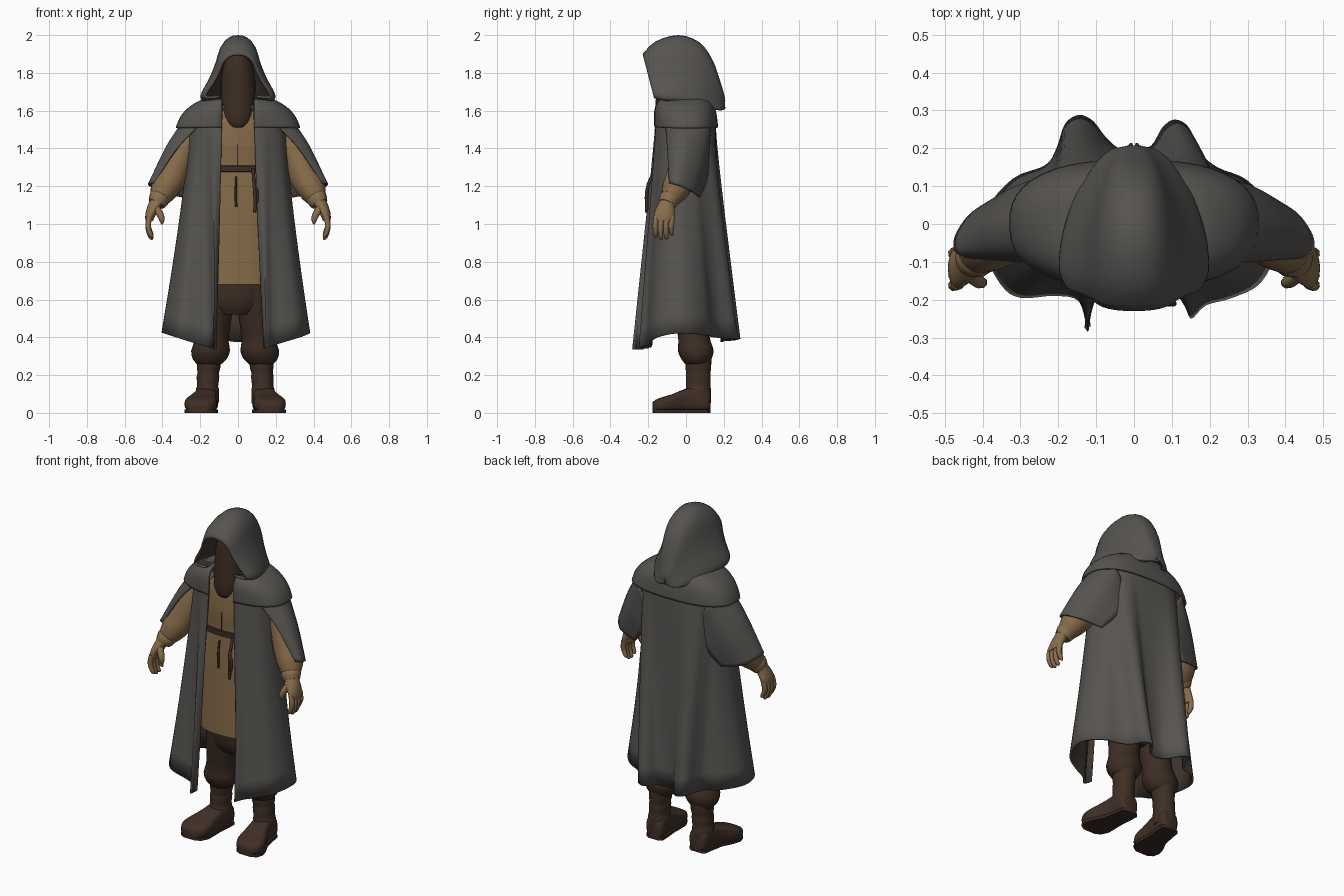
import bpy, bmesh
from math import sin, cos, pi, asin
from mathutils import Vector as V

if "Cube" in bpy.data.objects:
    bpy.data.objects.remove(bpy.data.objects["Cube"])


def material(name, *rgb):
    m = bpy.data.materials.new(name)
    m.diffuse_color = (*rgb, 1)
    m.use_nodes = True
    m.node_tree.nodes["Principled BSDF"].inputs["Base Color"].default_value = m.diffuse_color
    return m


GREY = material("grey wool", 0.094, 0.088, 0.081)
LINING = material("dark lining", 0.05, 0.036, 0.027)
TAN = material("tan cloth", 0.235, 0.145, 0.066)
GLOVE = material("glove leather", 0.25, 0.155, 0.075)
DARK = material("dark brown cloth", 0.046, 0.026, 0.017)
BOOT = material("boot leather", 0.050, 0.028, 0.019)
SOLE = material("sole", 0.040, 0.023, 0.016)


def smooth(pts, n, closed=False):
    """Catmull-Rom curve through pts, n steps per span."""
    pts, k, out = [V(p) for p in pts], len(pts), []
    for i in range(k if closed else k - 1):
        if closed:
            a, b, c, d = (pts[(i + j) % k] for j in (-1, 0, 1, 2))
        else:
            a, b, c, d = pts[max(i - 1, 0)], pts[i], pts[i + 1], pts[min(i + 2, k - 1)]
        for s in range(n):
            t = s / n
            out.append(b + (c - a) * (t / 2) + (a * 2 - b * 5 + c * 4 - d) * (t * t / 2)
                       + (b * 3 - a - c * 3 + d) * (t ** 3 / 2))
    return out if closed else out + [pts[-1]]


def loft(name, rings, mat, closed=True, nu=2, nv=2, thick=0.0):
    """Skin through rings; open sheets get a lined thickness."""
    rings = [smooth(r, nu, closed) for r in rings]
    rings = list(zip(*[smooth(col, nv) for col in zip(*rings)]))
    bm = bmesh.new()
    grid = [[bm.verts.new(p) for p in r] for r in rings]
    n = len(grid[0])
    for a, b in zip(grid, grid[1:]):
        for i in range(n if closed else n - 1):
            j = (i + 1) % n
            bm.faces.new((a[i], a[j], b[j], b[i]))
    if closed:
        bm.faces.new(grid[0])
        bm.faces.new(grid[-1])
        bmesh.ops.recalc_face_normals(bm, faces=bm.faces)
    else:
        mid = sum((v.co for v in bm.verts), V()) / len(bm.verts)
        bm.normal_update()
        if sum(f.normal.dot(f.calc_center_median() - mid) for f in bm.faces) < 0:
            bmesh.ops.reverse_faces(bm, faces=bm.faces)
    me = bpy.data.meshes.new(name)
    bm.to_mesh(me)
    bm.free()
    ob = bpy.data.objects.new(name, me)
    bpy.context.collection.objects.link(ob)
    me.materials.append(mat)
    if thick:
        me.materials.append(LINING)
        mod = ob.modifiers.new("cloth thickness", 'SOLIDIFY')
        mod.thickness, mod.offset, mod.material_offset = thick, -1, 1
    return ob


def power(v, e):
    return abs(v) ** e * (1 if v >= 0 else -1)


def oval(cx, cy, z, rx, ry, e=1.0, n=14):
    return [(cx + rx * power(sin(2 * pi * i / n), e), cy - ry * power(cos(2 * pi * i / n), e), z)
            for i in range(n)]


def tube(name, path, mat, n=10, nv=2):
    """Round tube along (x, y, z, radius) stations."""
    rings = []
    for i, p in enumerate(path):
        d = V(path[min(i + 1, len(path) - 1)][:3]) - V(path[max(i - 1, 0)][:3])
        u = d.cross(V((0.3, 1, 0.05))).normalized()
        w = d.cross(u).normalized()
        rings.append([V(p[:3]) + (u * cos(2 * pi * k / n) + w * sin(2 * pi * k / n)) * p[3] for k in range(n)])
    return loft(name, rings, mat, nu=1, nv=nv)


def open_ring(rx, ryf, ryb, z, count, gap=0.085, e=0.8):
    """Squared oval left open at the front by 2 * gap."""
    a0 = asin(min(0.95, (gap / rx) ** (1 / e)))
    out = []
    for i in range(count):
        a = a0 + (2 * pi - 2 * a0) * i / (count - 1)
        c = power(cos(a), e)
        out.append(V((-rx * power(sin(a), e), -c * (ryf if c > 0 else ryb), z)))
    return out


# Cloak: shoulder oval blending down into a folded hem
hem = [(-.115, -.225), (-.122, -.285), (-.145, -.205), (-.21, -.19), (-.30, -.195), (-.352, -.16), (-.40, -.06),
       (-.395, .03), (-.32, .12), (-.235, .155), (-.205, .20), (-.182, .265), (-.145, .288), (-.108, .272),
       (-.075, .23), (-.04, .20), (.0, .195), (.045, .207), (.075, .255), (.108, .276), (.145, .255), (.175, .19),
       (.22, .15), (.30, .115), (.37, .03), (.38, -.06), (.335, -.155), (.26, -.195), (.19, -.215), (.15, -.25),
       (.135, -.20)]
top = open_ring(.25, .165, .155, 1.6, len(hem))
rows = [[V((p.x * .7, p.y * .75, 1.635)) for p in top]]
for k in range(13):
    f = k / 12
    row = []
    for p, (x, y) in zip(top, hem):
        zh = .425 - (.125 if y < -.1 else .05) * (1 - abs(x) / .41)
        row.append(V((p.x + (x - p.x) * f ** 1.3, p.y + (y - p.y) * f, 1.6 + (zh - 1.6) * f)))
    rows.append(row)
loft("cloak", rows, GREY, closed=False, nu=4, nv=1, thick=.012)

# Shoulder cape
cape = [open_ring(*r, 21) for r in ((.13, .10, .10, 1.665), (.20, .15, .13, 1.655), (.27, .17, .155, 1.61),
                                    (.31, .172, .165, 1.56), (.33, .17, .17, 1.51))]
loft("shoulder_cape", cape, GREY, closed=False, nu=2, nv=3, thick=.012)

# Hood: bell-shaped arches from the face opening to the back
half = [(.55, .0), (.9, -.02), (1, .04), (.95, .15), (.76, .36), (.6, .6), (.48, .82), (.27, .96)]
arch = [(-x, h) for x, h in half] + [(0, 1)] + half[::-1]
sections = [(-.23, 1.90, -.17, 1.67, .175), (-.16, 1.967, -.12, 1.66, .198), (-.04, 2.0, -.03, 1.65, .19),
            (.07, 1.963, .07, 1.635, .158), (.14, 1.87, .13, 1.615, .122), (.18, 1.76, .175, 1.605, .088),
            (.206, 1.67, .20, 1.605, .05), (.206, 1.64, .205, 1.61, .004)]
loft("hood", [[(x * w, yb + (yt - yb) * h, zb + (zt - zb) * h) for x, h in arch]
              for yt, zt, yb, zb, w in sections], GREY, closed=False, nu=2, nv=3, thick=.012)

# Shadowed face and long beard
loft("veiled_face", [oval(0, cy, z, rx, ry) for cy, z, rx, ry in (
    (-.1, 1.50, .02, .03), (-.105, 1.515, .055, .05), (-.10, 1.57, .08, .065), (-.07, 1.66, .09, .09),
    (-.055, 1.75, .092, .10), (-.05, 1.83, .08, .10), (-.05, 1.89, .05, .08), (-.05, 1.92, .01, .02))], DARK)

# Tunic, belt and cords
loft("tunic", [oval(0, -.03, z, rx, ry, .8) for z, rx, ry in (
    (1.64, .08, .07), (1.60, .13, .105), (1.5, .19, .12), (1.4, .19, .125), (1.32, .175, .12), (1.26, .175, .122),
    (1.1, .19, .13), (.9, .195, .135), (.68, .195, .14))], TAN)
loft("belt", [oval(0, -.03, z, rx, ry, .8) for z, rx, ry in (
    (1.275, .17, .117), (1.278, .181, .13), (1.308, .181, .13), (1.311, .17, .117))], DARK, nv=1)
tube("belt_cord_middle", [(-.01, -.163, 1.25, .006), (-.012, -.172, 1.18, .006), (-.01, -.176, 1.09, .007)], DARK, 8)
tube("belt_cord_side", [(.08, -.163, 1.29, .009), (.085, -.20, 1.21, .009), (.092, -.208, 1.14, .011),
                        (.088, -.208, 1.06, .008)], DARK, 8)
tube("belt_cord_loop", [(.085, -.20, 1.20, .007), (.105, -.21, 1.17, .008), (.10, -.21, 1.11, .007)], DARK, 8)
tube("tunic_seam", [(-.002, -.153, 1.42, .003), (-.002, -.154, 1.31, .003)], DARK, 6)

# Trousers seat
loft("trousers_seat", [oval(-.01, 0, z, rx, ry) for z, rx, ry in (
    (.95, .16, .1), (.8, .17, .1), (.66, .165, .1), (.57, .15, .09), (.52, .10, .06))], DARK)

for side, s in (("left", 1), ("right", -1)):
    def at(x):
        return -.015 + s * x

    # Baggy trouser leg gathered over the boot
    loft(side + "_trouser_leg", [oval(at(x), y, z, rx, ry) for x, y, z, rx, ry in (
        (.095, .01, .80, .09, .10), (.10, .02, .6, .092, .095), (.115, .035, .45, .088, .085),
        (.125, .045, .38, .09, .085), (.13, .052, .33, .103, .095), (.135, .055, .285, .09, .08),
        (.138, .06, .255, .06, .06))], DARK)
    # Boot shaft with soft creases
    loft(side + "_boot_shaft", [oval(at(x), .065, z, rx, ry) for x, z, rx, ry in (
        (.138, .30, .066, .07), (.14, .24, .062, .068), (.143, .21, .057, .064), (.144, .19, .06, .066),
        (.146, .14, .056, .064), (.147, .125, .061, .067), (.147, .05, .06, .066))], BOOT)
    # Foot and sole, turned slightly outward
    foot = [(.143, .130, .035, .09), (.145, .115, .055, .12), (.15, .06, .058, .14), (.16, -.01, .062, .125),
            (.175, -.07, .078, .10), (.183, -.12, .085, .085), (.187, -.16, .07, .07), (.188, -.178, .04, .055)]
    loft(side + "_boot_foot", [[(at(x) + w * power(cos(a), .6), y, .008 + (h - .008) * (.5 + .5 * power(sin(a), .6)))
                                for a in (2 * pi * i / 16 for i in range(16))] for x, y, w, h in foot], BOOT)
    outline = [(at(x) - w, y) for x, y, w, h in foot] + [(at(x) + w, y) for x, y, w, h in foot[::-1]]
    loft(side + "_boot_sole", [[(x, y, z) for x, y in outline] for z in (0, .018)], SOLE, nu=1, nv=1)

    # Tan sleeve, bulging at the forearm
    tube(side + "_arm", [(s * x, y, z, r) for x, y, z, r in (
        (.21, .03, 1.53, .055), (.265, .015, 1.44, .066), (.315, -.005, 1.34, .077), (.352, -.025, 1.25, .082),
        (.39, -.055, 1.185, .075), (.415, -.083, 1.135, .054), (.42, -.09, 1.12, .04))], TAN, 14, 3)
    # Glove: cuff, palm, fingers and thumb
    tube(side + "_glove_cuff", [(s * .405, -.078, 1.155, .046), (s * .417, -.087, 1.135, .056),
                                (s * .432, -.1, 1.105, .045)], GLOVE, 12)
    loft(side + "_palm", [oval(s * x, y, z, rx, ry) for x, y, z, rx, ry in (
        (.425, -.095, 1.13, .04, .04), (.445, -.108, 1.09, .036, .048), (.463, -.115, 1.05, .028, .055),
        (.47, -.117, 1.015, .02, .052))], GLOVE)
    for i in range(4):
        y = -.158 + i * .028
        drop = (.0, -.012, -.010, .01)[i]
        tube(f"{side}_finger_{i + 1}", [(s * .468, y, 1.04, .015), (s * .476, y - .004, .995, .0155),
                                        (s * .470, y - .004, .962 + drop, .0135),
                                        (s * .458, y - .002, .937 + drop, .011),
                                        (s * .452, y, .929 + drop, .003)], GLOVE, 8)
    tube(side + "_thumb", [(s * .435, -.13, 1.085, .022), (s * .412, -.15, 1.05, .019), (s * .402, -.155, 1.02, .015),
                           (s * .403, -.155, .998, .004)], GLOVE, 8)

    # Half sleeve of the cloak, open at the front and merging into the body behind
    sleeve = [[(.20, -.11, 1.53), (.27, -.06, 1.55), (.285, .03, 1.55), (.24, .125, 1.52), (.17, .12, 1.42)],
              [(.325, -.10, 1.40), (.365, -.06, 1.42), (.38, .01, 1.40), (.325, .095, 1.34), (.20, .12, 1.26)],
              [(.448, -.09, 1.215), (.475, -.07, 1.215), (.468, -.02, 1.20), (.41, .045, 1.165),
               (.29, .075, 1.14)]]
    loft(side + "_cloak_sleeve", [[(s * x, y, z) for x, y, z in r] for r in sleeve], GREY,
         closed=False, nu=4, nv=6, thick=.01)

for ob in bpy.context.collection.objects:
    ob.select_set(True)
    bpy.context.view_layer.objects.active = ob
bpy.ops.object.shade_smooth_by_angle(angle=0.8)
